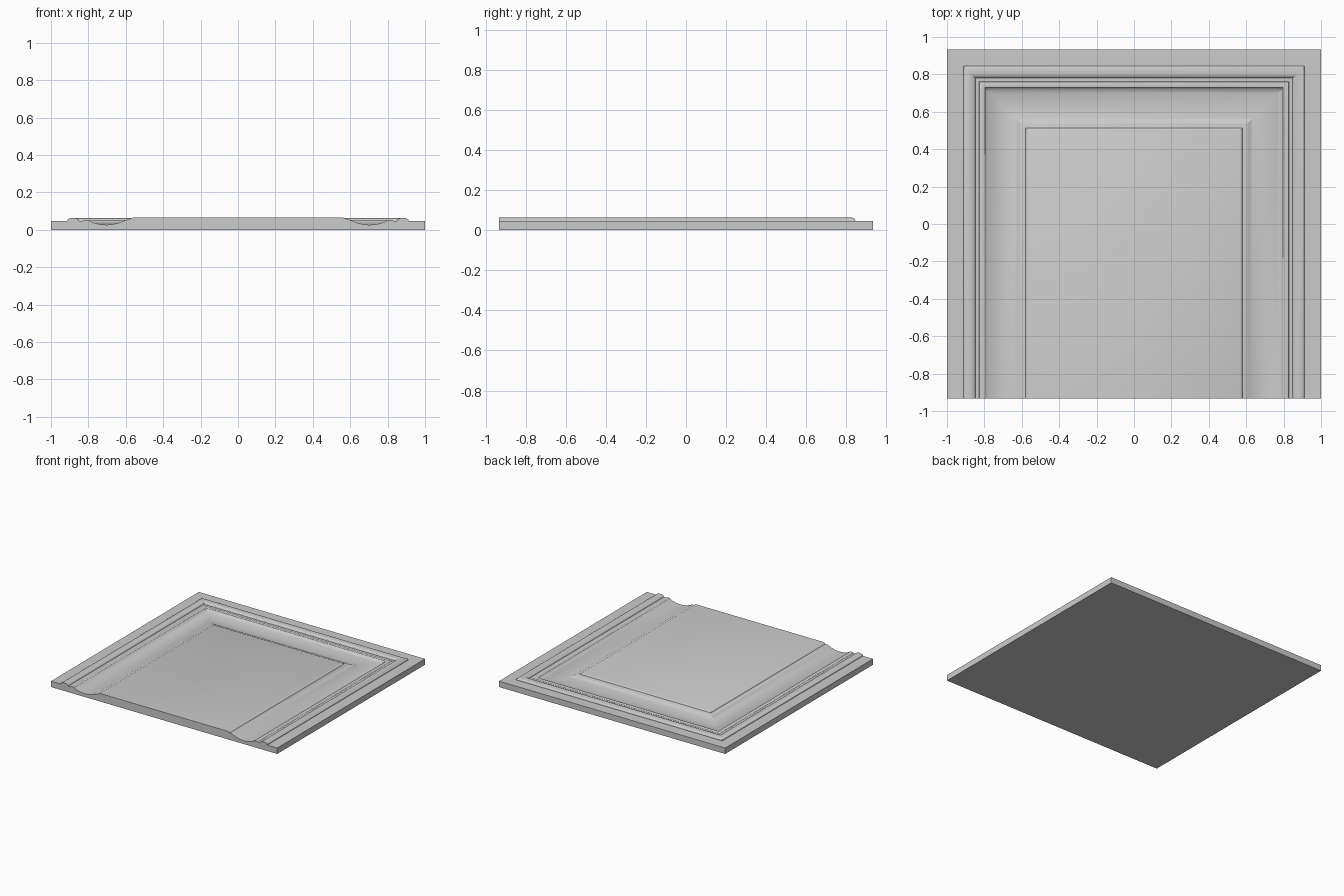
import bpy, bmesh
from math import sin, cos, pi

if "Cube" in bpy.data.objects:
    bpy.data.objects.remove(bpy.data.objects["Cube"])

W, H = 1.0, 0.933   # half width, half depth


def arc(d0, d1, z0, z1, rise, n):
    """Curved run from (d0, z0) to (d1, z1), bulging by rise (negative = hollow)."""
    pts = []
    for i in range(n + 1):
        a = pi * i / n
        t = (1 - cos(a)) / 2
        pts.append((d0 + (d1 - d0) * t, z0 + (z1 - z0) * t + rise * sin(a)))
    return pts


# moulding profile: (distance in from the edge, height)
profile = [(0, 0.047), (0.088, 0.047)]
profile += arc(0.0885, 0.15, 0.051, 0.05, 0.0135, 12)      # outer bead
profile += [(0.152, 0.047), (0.17, 0.047)]                 # fillet
profile += arc(0.172, 0.205, 0.048, 0.049, 0.005, 8)       # small bead
profile += [(0.21, 0.045)]
for i in range(1, 17):                                     # wide cove
    t = i / 16
    profile.append((0.21 + 0.19 * t, 0.045 + 0.008 * t - 0.088 * t * (1 - t)))
profile += [(0.42, 0.055), (0.424, 0.060), (0.435, 0.0645)]  # step to field

bm = bmesh.new()


def rail(d, z):
    """Mitred three-sided path at inset d."""
    return [bm.verts.new(p) for p in
            ((-W + d, -H, z), (-W + d, H - d, z), (W - d, H - d, z), (W - d, -H, z))]


# sweep the profile around left, back and right
base = rail(0, 0)
rails = [base] + [rail(d, z) for d, z in profile]
for a, b in zip(rails, rails[1:]):
    for i in range(3):
        bm.faces.new((a[i], a[i + 1], b[i + 1], b[i]))

# raised field, underside and cut front end
bm.faces.new(rails[-1])
bm.faces.new(base)
bm.faces.new([r[0] for r in rails] + [r[3] for r in reversed(rails)])
bmesh.ops.recalc_face_normals(bm, faces=bm.faces)

mesh = bpy.data.meshes.new("moulded_panel")
bm.to_mesh(mesh)
bm.free()
panel = bpy.data.objects.new("moulded_panel", mesh)
bpy.context.collection.objects.link(panel)
bpy.context.view_layer.objects.active = panel
panel.select_set(True)
bpy.ops.object.shade_smooth_by_angle(angle=0.45)
